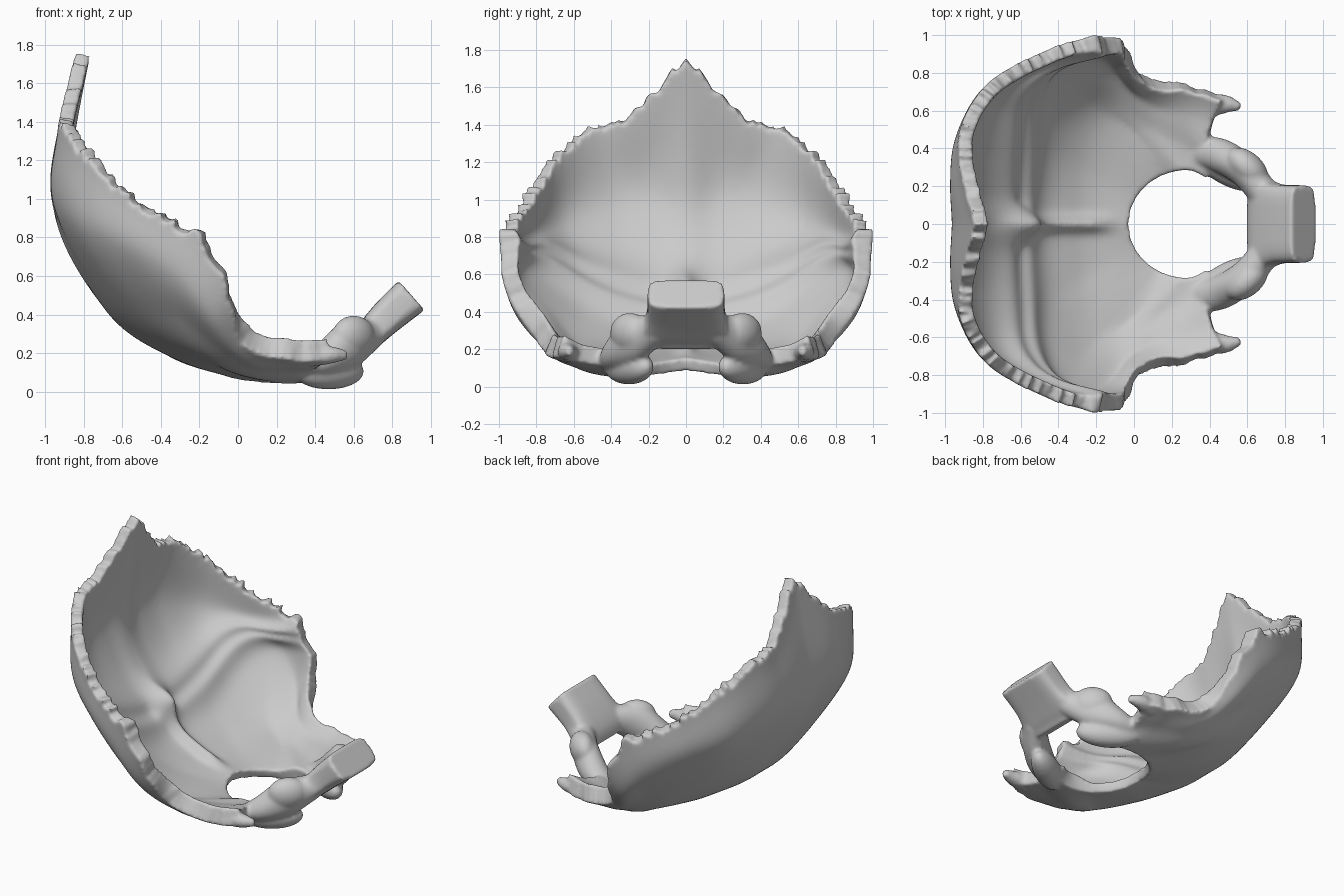
import bpy, bmesh, random
from math import sin, cos, pi, exp, radians
from mathutils import Vector, Matrix

if "Cube" in bpy.data.objects:
    bpy.data.objects.remove(bpy.data.objects["Cube"])

random.seed(4)
bm = bmesh.new()

# Outer-surface meridians of one half, running from the foramen rim to the margin
MERIDIANS = [
    [(-.34, 0, .175), (-.68, 0, .415), (-.96, 0, .97), (-.845, 0, 1.76)],
    [(-.34, .15, .175), (-.68, .17, .42), (-.96, .2, .97), (-.925, .32, 1.43)],
    [(-.33, .30, .18), (-.65, .38, .45), (-.93, .42, .93), (-.91, .54, 1.37)],
    [(-.30, .42, .19), (-.58, .55, .46), (-.81, .67, .85), (-.76, .76, 1.18)],
    [(-.25, .52, .19), (-.46, .68, .44), (-.59, .83, .75), (-.47, .92, .94)],
    [(-.17, .58, .17), (-.30, .78, .39), (-.33, .93, .60), (-.22, .995, .80)],
    [(-.05, .55, .11), (-.10, .75, .23), (-.13, .90, .37), (-.05, .965, .51)],
    [(.10, .50, .07), (.07, .62, .115), (.05, .71, .16), (.03, .80, .24)],
    [(.30, .42, .065), (.28, .53, .10), (.28, .63, .125), (.28, .74, .16)],
    [(.40, .37, .08), (.40, .45, .11), (.43, .57, .13), (.48, .68, .16)],
]


def spline(pts, t):
    """Point on a Catmull-Rom curve through pts, t from 0 to len - 1."""
    p = [2 * pts[0] - pts[1]] + pts + [2 * pts[-1] - pts[-2]]
    i = min(int(t), len(pts) - 2)
    u = t - i
    a, b, c, d = p[i:i + 4]
    return .5 * (2 * b + (c - a) * u + (2 * a - 5 * b + 4 * c - d) * u * u
                 + (3 * b - a - 3 * c + d) * u ** 3)


def bump(x, width):
    return exp(-(x / width) ** 2)


def ramp(x, lo, hi):
    u = min(1, max(0, (x - lo) / (hi - lo)))
    return u * u * (3 - 2 * u)


def thickness(c, t, y):
    """Bone thickness: thin fossae, thick margins, cross-shaped inner ridges."""
    th = .05 + .03 * t ** 6 + .02 * (1 - t) ** 3 + .045 * ramp(c, 4.8, 7)
    th += .05 * bump(y, .04) * ramp(t, .02, .2) * (1 - ramp(t, .45, .62))
    th += .03 * bump(y, .12) * ramp(t, .45, .6) * (1 - ramp(t, .8, 1))
    line = .495 + .40 * (min(c, 5.5) / 5) ** 3.5
    fade = 1 - ramp(c, 4.8, 5.8)
    th += fade * (.075 * bump(t - line, .09) - .035 * bump(t - line, .035) * ramp(c, .2, .8))
    return th + .04 * bump(y, .09) * bump(t - .5, .06)


# Bowl-shaped squama with the lateral parts: one thick sheet around the foramen
STEP, ROWS = 14, 60
curves = []
for i, m in enumerate(MERIDIANS):
    a = radians(12.4 * i)
    rim = Vector((.28 - .325 * cos(a), .298 * sin(a), .085 - .045 * sin(a)))
    curves.append([rim] + [Vector(p) for p in m])
half = (len(MERIDIANS) - 1) * STEP
grid = []
for k in range(half + 1):
    line = [spline([m[r] for m in curves], k / STEP) for r in range(5)]
    grid.append([spline(line, 4 * j / ROWS) for j in range(ROWS + 1)])

outer, inner = [], []
for k in range(half + 1):
    c = k / STEP
    teeth = .03 if c < 5.2 else .008
    jag_out, jag_in = random.uniform(-teeth, teeth), random.uniform(-teeth, teeth)
    if k == 0:
        jag_out = jag_in = 0
    wave = .016 * sin(c * 9) * ramp(c, 3.5, 5) * (1 - .7 * ramp(c, 6, 7))
    along = (grid[k][ROWS] - grid[k][ROWS - 3]).normalized()
    co, ci = [], []
    for j in range(ROWS + 1):
        p, t = grid[k][j], j / ROWS
        du = grid[min(k + 1, half)][j] - grid[max(k - 1, 0)][j]
        dt = grid[k][min(j + 1, ROWS)] - grid[k][max(j - 1, 0)]
        n = du.cross(dt).normalized()
        if k == 0:
            n.y = 0
            n.normalize()
        if n.dot(Vector((.1, 0, .9)) - p) < 0:
            n = -n
        w = ramp(t, .95, 1)
        co.append(p + along * (jag_out + wave) * w)
        ci.append(p + n * thickness(c, t, p.y) + along * (.6 * jag_in + .4 * jag_out + wave) * w)
    outer.append(co)
    inner.append(ci)


def sheet(cols):
    out = []
    for k in range(-half, half + 1):
        s = -1 if k < 0 else 1
        out.append([bm.verts.new((p.x, p.y * s, p.z)) for p in cols[abs(k)]])
    return out


vo, vi = sheet(outer), sheet(inner)
for k in range(2 * half):
    for j in range(ROWS):
        bm.faces.new((vo[k][j], vo[k + 1][j], vo[k + 1][j + 1], vo[k][j + 1]))
        bm.faces.new((vi[k][j], vi[k][j + 1], vi[k + 1][j + 1], vi[k + 1][j]))
    for j in (0, ROWS):
        bm.faces.new((vo[k][j], vi[k][j], vi[k + 1][j], vo[k + 1][j]))
for k in (0, 2 * half):
    for j in range(ROWS):
        bm.faces.new((vo[k][j], vo[k][j + 1], vi[k][j + 1], vi[k][j]))


def tube(path, sizes, power=1.0, side=1):
    """Closed loft along path; sizes give half width and half height."""
    pts = [Vector((x, y * side, z)) for x, y, z in path]
    steps, n, rings = 8 * (len(pts) - 1), 28, []
    sz = [Vector((a, b, 0)) for a, b in sizes]
    for s in range(steps + 1):
        t = s / 8
        tan = (spline(pts, min(t + .05, len(pts) - 1)) - spline(pts, max(t - .05, 0))).normalized()
        w = tan.cross(Vector((0, 0, 1))).normalized()
        h = w.cross(tan)
        p, r = spline(pts, t), spline(sz, t)
        ring = []
        for i in range(n):
            ca, sa = cos(2 * pi * i / n), sin(2 * pi * i / n)
            ca = abs(ca) ** power * (1 if ca > 0 else -1)
            sa = abs(sa) ** power * (1 if sa > 0 else -1)
            ring.append(bm.verts.new(p + w * r.x * ca + h * r.y * sa))
        rings.append(ring)
    for a, b in zip(rings, rings[1:]):
        for i in range(n):
            bm.faces.new((a[i], a[(i + 1) % n], b[(i + 1) % n], b[i]))
    bm.faces.new(rings[0])
    bm.faces.new(rings[-1])


def blob(centre, radii, turn, side):
    x, y, z = centre
    m = (Matrix.Translation((x, y * side, z)) @ Matrix.Rotation(radians(turn * side), 4, 'Z')
         @ Matrix.Diagonal((*radii, 1)))
    bmesh.ops.create_uvsphere(bm, u_segments=32, v_segments=20, radius=1, matrix=m)


# Basilar part: squared block rising forward from the foramen
tube([(.64, 0, .22), (.68, 0, .29), (.77, 0, .385), (.9, 0, .5)],
     [(.17, .05), (.235, .075), (.21, .09), (.205, .102)], .45)

for side in (1, -1):
    # Bars joining the lateral parts to the basilar part
    tube([(.30, .39, .11), (.45, .365, .17), (.585, .28, .25), (.70, .15, .31)],
         [(.07, .04), (.09, .085), (.085, .12), (.08, .08)], 1, side)
    # Condyles, jugular tubercles and jugular horns
    blob((.47, .305, .105), (.21, .085, .093), -32, side)
    blob((.60, .30, .29), (.13, .08, .105), -42, side)
    tube([(.38, .62, .18), (.48, .635, .19), (.565, .62, .19)],
         [(.06, .05), (.05, .045), (.02, .025)], 1, side)

bmesh.ops.recalc_face_normals(bm, faces=bm.faces[:])
mesh = bpy.data.meshes.new("skull_base_bone")
bm.to_mesh(mesh)
bm.free()
bone = bpy.data.objects.new("skull_base_bone", mesh)
bpy.context.collection.objects.link(bone)

# Fuse all parts into one smooth skin
remesh = bone.modifiers.new("fuse", 'REMESH')
remesh.mode = 'VOXEL'
remesh.voxel_size = .012
remesh.use_smooth_shade = True
soften = bone.modifiers.new("soften", 'SMOOTH')
soften.factor = .5
soften.iterations = 7
